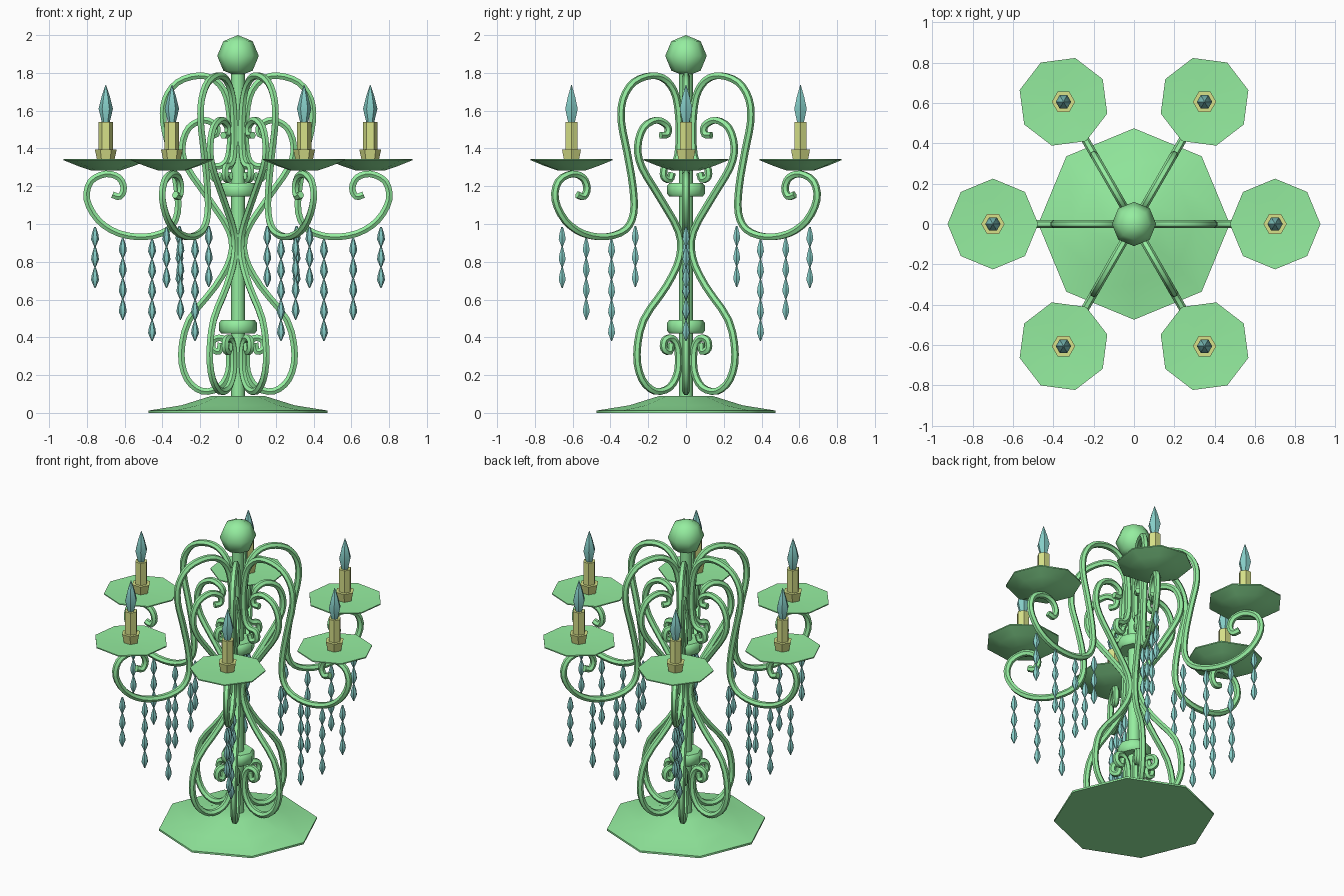
import bpy, bmesh
from math import sin, cos, pi
from mathutils import Vector

if "Cube" in bpy.data.objects:
    bpy.data.objects.remove(bpy.data.objects["Cube"])


def material(name, rgb):
    m = bpy.data.materials.new(name)
    m.diffuse_color = (*rgb, 1)
    m.use_nodes = True
    m.node_tree.nodes["Principled BSDF"].inputs["Base Color"].default_value = m.diffuse_color
    return m


GREEN = material("green_metal", (0.30, 0.85, 0.35))
WAX = material("candle_wax", (0.68, 0.75, 0.25))
TEAL = material("teal_glass", (0.24, 0.62, 0.58))


def skin(bm, rings):
    """Bridge successive vertex rings and cap both ends."""
    n = len(rings[0])
    for a, b in zip(rings, rings[1:]):
        for i in range(n):
            bm.faces.new((a[i], a[(i + 1) % n], b[(i + 1) % n], b[i]))
    bm.faces.new(rings[0])
    bm.faces.new(rings[-1])


def turned(bm, profile, sides, x=0.0, z=0.0):
    """Solid of revolution around a vertical axis at x."""
    rings = []
    for r, h in profile:
        rings.append([bm.verts.new((x + r * cos(2 * pi * i / sides),
                                    r * sin(2 * pi * i / sides), z + h))
                      for i in range(sides)])
    skin(bm, rings)


def smooth_path(pts, steps=3):
    """Catmull-Rom curve through (radius, height) points."""
    p = [Vector(q) for q in pts]
    p = [2 * p[0] - p[1]] + p + [2 * p[-1] - p[-2]]
    out = []
    for a, b, c, d in zip(p, p[1:], p[2:], p[3:]):
        for k in range(steps):
            t = k / steps
            out.append(0.5 * (2 * b + (c - a) * t + (2 * a - 5 * b + 4 * c - d) * t * t
                              + (3 * b - a - 3 * c + d) * t ** 3))
    return out + [p[-2]]


def scroll(bm, pts, r=0.02, sides=6):
    """Bar swept along a curve lying in the xz plane."""
    path = smooth_path(pts)
    rings = []
    for i, p in enumerate(path):
        t = (path[min(i + 1, len(path) - 1)] - path[max(i - 1, 0)]).normalized()
        ring = []
        for k in range(sides):
            a = 2 * pi * k / sides
            u, v = r * cos(a), r * sin(a)
            ring.append(bm.verts.new((p.x - t.y * v, u, p.y + t.x * v)))
        rings.append(ring)
    skin(bm, rings)


def finish(bm, name, mat, copies=1, angle=0.9):
    bmesh.ops.recalc_face_normals(bm, faces=bm.faces)
    me = bpy.data.meshes.new(name)
    bm.to_mesh(me)
    bm.free()
    me.materials.append(mat)
    for k in range(copies):
        ob = bpy.data.objects.new(name if copies == 1 else f"{name}_{k + 1}", me)
        ob.rotation_euler.z = 2 * pi * k / copies
        bpy.context.collection.objects.link(ob)
        if k == 0:
            bpy.ops.object.select_all(action='DESELECT')
            bpy.context.view_layer.objects.active = ob
            ob.select_set(True)
            me.polygons.foreach_set("use_smooth", [True] * len(me.polygons))
            me.set_sharp_from_angle(angle=angle)


# Base, column and collars
bm = bmesh.new()
turned(bm, [(0.475, 0), (0.475, 0.012), (0.30, 0.04), (0.14, 0.09)], 8)
finish(bm, "base", GREEN)

bm = bmesh.new()
turned(bm, [(0.037, 0.08), (0.037, 1.82)], 8)
finish(bm, "column", GREEN)

for name, z in (("lower_collar", 0.42), ("upper_collar", 1.145)):
    bm = bmesh.new()
    turned(bm, [(0.088, 0), (0.10, 0.015), (0.10, 0.057), (0.088, 0.072)], 8, z=z)
    finish(bm, name, GREEN)

# Finial ball
bm = bmesh.new()
bmesh.ops.create_uvsphere(bm, u_segments=8, v_segments=4, radius=0.11)
bmesh.ops.translate(bm, verts=bm.verts, vec=(0, 0, 1.89))
finish(bm, "finial_ball", GREEN)

# Candle arms: curl on the upper collar, arch over, sweep out, curl under the plate
bm = bmesh.new()
scroll(bm, [(0.085, 1.27), (0.10, 1.235), (0.135, 1.25), (0.13, 1.30), (0.085, 1.31),
            (0.05, 1.36), (0.04, 1.50), (0.06, 1.67), (0.12, 1.76), (0.21, 1.785),
            (0.32, 1.75), (0.385, 1.66), (0.395, 1.54), (0.36, 1.38), (0.325, 1.20),
            (0.32, 1.06), (0.37, 0.97), (0.49, 0.932), (0.63, 0.95), (0.74, 1.02),
            (0.80, 1.13), (0.78, 1.225), (0.70, 1.265), (0.63, 1.245), (0.605, 1.19),
            (0.625, 1.145), (0.665, 1.155)])
finish(bm, "candle_arm", GREEN, 6)

# Waisted scrolls between base and upper curls
bm = bmesh.new()
scroll(bm, [(0.09, 0.37), (0.10, 0.325), (0.135, 0.34), (0.13, 0.385), (0.085, 0.395),
            (0.05, 0.34), (0.05, 0.22), (0.10, 0.135), (0.19, 0.115), (0.27, 0.18),
            (0.30, 0.31), (0.26, 0.49), (0.12, 0.67), (0.04, 0.82), (0.045, 0.96),
            (0.16, 1.14), (0.27, 1.30), (0.295, 1.41), (0.26, 1.51), (0.18, 1.55),
            (0.115, 1.52), (0.115, 1.475), (0.155, 1.47)])
finish(bm, "waisted_scroll", GREEN, 6)

# Drip plates
bm = bmesh.new()
turned(bm, [(0.075, 1.283), (0.15, 1.308), (0.225, 1.338), (0.225, 1.345),
            (0.06, 1.338)], 8, x=0.70)
finish(bm, "drip_plate", GREEN, 6)

# Candle cups and candles
bm = bmesh.new()
turned(bm, [(0.045, 1.335), (0.058, 1.395)], 6, x=0.70)
turned(bm, [(0.038, 1.39), (0.038, 1.54)], 6, x=0.70)
finish(bm, "candle", WAX, 6)

# Flames
bm = bmesh.new()
turned(bm, [(0.02, 1.535), (0.038, 1.61), (0.022, 1.675), (0.002, 1.735)], 6, x=0.70)
finish(bm, "flame", TEAL, 6)

# Hanging bead strands
bm = bmesh.new()
BEAD = 0.108
for x, top, count in ((0.757, 0.985, 3), (0.61, 0.925, 4), (0.455, 0.92, 5), (0.31, 0.99, 3)):
    for k in range(count):
        turned(bm, [(0.003, 0), (0.021, 0.042), (0.017, 0.07), (0.005, BEAD)], 6,
               x=x, z=top - BEAD * (k + 1))
finish(bm, "bead_strand", TEAL, 6, angle=0.5)
